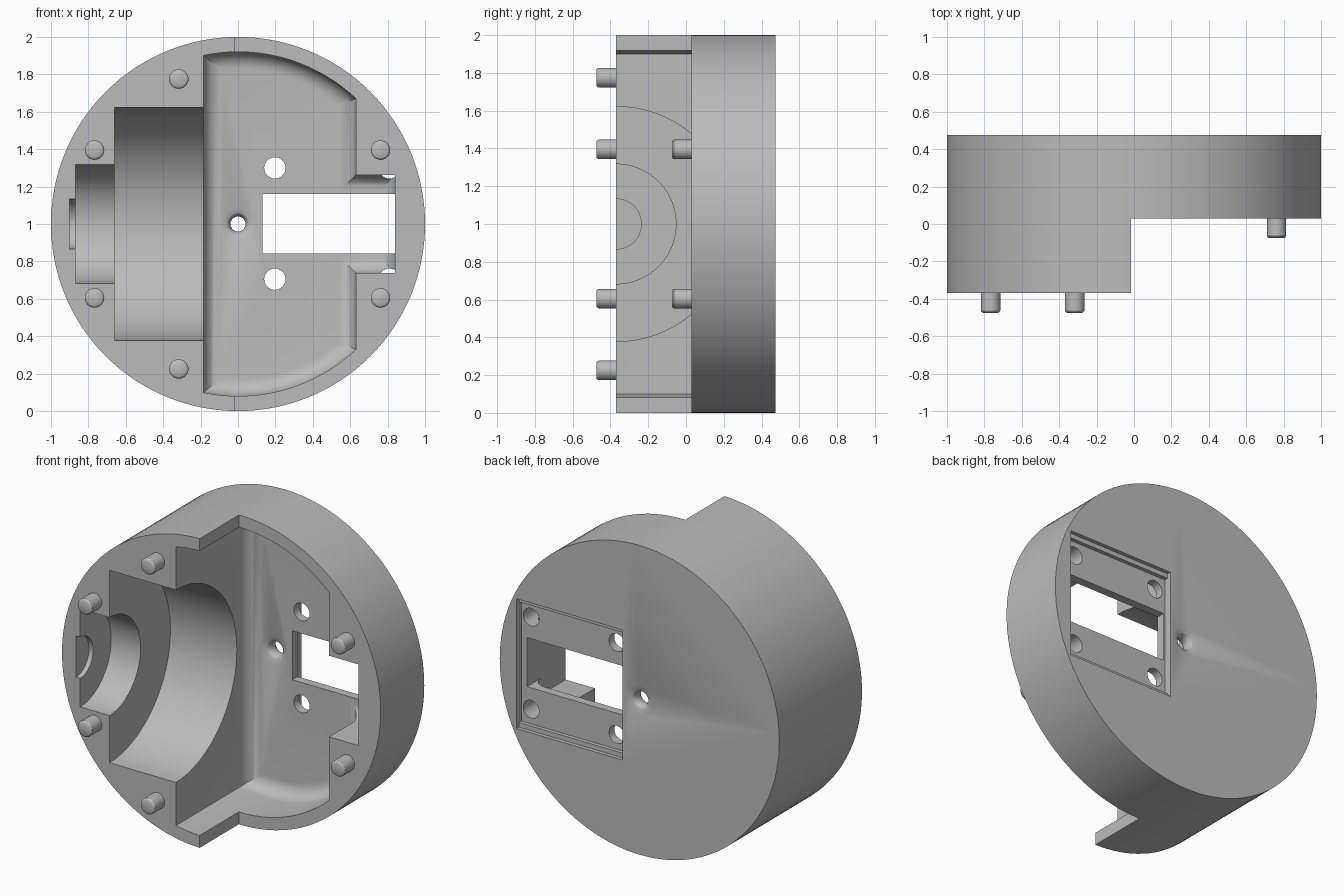
import bpy, bmesh
from math import sin, cos, pi, asin, acos, radians

cube = bpy.data.objects.get("Cube")
if cube:
    bpy.data.objects.remove(cube, do_unlink=True)

grey = bpy.data.materials.new("plain grey")
grey.use_nodes = True
GREY = (0.5, 0.5, 0.5, 1)
grey.diffuse_color = GREY
grey.node_tree.nodes["Principled BSDF"].inputs["Base Color"].default_value = GREY

SEG = 96
FRONT, STEP, FLOOR, BACK = -0.37, 0.03, 0.37, 0.475   # depths along y
FILLET = 0.09


def loft(name, loops):
    """Closed solid through loops that share one point count."""
    bm = bmesh.new()
    rings = [[bm.verts.new(p) for p in loop] for loop in loops]
    n = len(rings[0])
    for a, b in zip(rings, rings[1:]):
        for i in range(n):
            j = (i + 1) % n
            bm.faces.new((a[i], a[j], b[j], b[i]))
    bm.faces.new(rings[0])
    bm.faces.new(rings[-1])
    bmesh.ops.recalc_face_normals(bm, faces=bm.faces)
    mesh = bpy.data.meshes.new(name)
    bm.to_mesh(mesh)
    bm.free()
    mesh.materials.append(grey)
    obj = bpy.data.objects.new(name, mesh)
    bpy.context.collection.objects.link(obj)
    return obj


def lathe_y(name, x, z, profile, seg=SEG):
    """Round solid along y from (y, radius) pairs."""
    angles = [2 * pi * i / seg for i in range(seg)]
    return loft(name, [[(x + r * cos(a), y, z + r * sin(a)) for a in angles]
                       for y, r in profile])


def round_x(name, x0, x1, radius):
    """Cylinder along x, centred on the front face."""
    angles = [2 * pi * i / SEG for i in range(SEG)]
    return loft(name, [[(x, FRONT + radius * cos(a), 1 + radius * sin(a))
                        for a in angles] for x in (x0, x1)])


def box(name, x0, x1, y0, y1, z0, z1):
    return loft(name, [[(x0, y, z0), (x1, y, z0), (x1, y, z1), (x0, y, z1)]
                       for y in (y0, y1)])


def select(obj):
    bpy.ops.object.select_all(action='DESELECT')
    bpy.context.view_layer.objects.active = obj
    obj.select_set(True)


def cut(obj, cutter):
    select(obj)
    mod = obj.modifiers.new("cut", 'BOOLEAN')
    mod.operation, mod.solver, mod.object = 'DIFFERENCE', 'EXACT', cutter
    bpy.ops.object.modifier_apply(modifier=mod.name)
    bpy.data.objects.remove(cutter, do_unlink=True)


def cavity_outline(y, t):
    """Cavity outline inset by t: straight left wall, arcs, notch on the right."""
    left, right, notch = -0.185 + t, 0.63 - t, 0.84 - t
    radius, half = 0.92 - t, 0.2625 - t
    a0, a1 = acos(left / radius), acos(right / radius)
    upper = [(radius * cos(a), radius * sin(a))
             for a in (a0 + (a1 - a0) * i / 32 for i in range(33))]
    upper += [(right, half), (notch, half)]
    outline = upper + [(x, -z) for x, z in reversed(upper)]
    return [(x, y, 1 + z) for x, z in outline]


# Round housing with its right half stepped back
housing = lathe_y("housing", 0, 1, [(FRONT, 1), (BACK, 1)], 128)
cut(housing, box("step_cutter", -0.015, 1.2, -0.6, STEP, -0.2, 2.2))

# Main cavity with a filleted floor
loops = [cavity_outline(-0.6, 0)]
for i in range(9):
    a = pi / 2 * i / 8
    loops.append(cavity_outline(FLOOR - FILLET * (1 - sin(a)), FILLET * (1 - cos(a))))
cut(housing, loft("cavity_cutter", loops))

# Stepped half-round bearing seats
for x0, x1, r in ((-0.66, -0.11, 0.622), (-0.87, -0.6, 0.317), (-0.9, -0.8, 0.133)):
    cut(housing, round_x("seat_cutter", x0, x1, r))

# Stepped pocket in the back, and the slot through it
cut(housing, box("pocket_cutter", 0.12, 0.88, BACK - 0.025, 0.6, 0.58, 1.42))
cut(housing, box("pocket_floor_cutter", 0.12, 0.88, BACK - 0.05, 0.6, 0.61, 1.39))
cut(housing, box("slot_cutter", 0.13, 0.84, 0.2, 0.6, 0.843, 1.16))

# Screw holes: inner pair goes through, outer pair is blind
for z in (0.705, 1.3):
    for x, depth in ((0.197, 0.3), (0.81, 0.2)):
        cut(housing, lathe_y("screw_cutter", x, z, [(depth, 0.057), (0.6, 0.057)], 32))

# Centre hole flared on both sides
flare = [(0.05 * sin(pi / 2 * i / 6), 0.09 - 0.05 * sin(acos(1 - sin(pi / 2 * i / 6))))
         for i in range(7)]
profile = [(0.3, 0.09)] + [(FLOOR + d, r) for d, r in flare]
profile += [(BACK - d, r) for d, r in reversed(flare)] + [(0.6, 0.09)]
cut(housing, lathe_y("centre_cutter", 0, 1, profile, 48))

# Locating pins with rounded tips
pins = [(-0.767, 0.395, FRONT), (-0.317, 0.775, FRONT), (0.762, 0.395, STEP)]
parts = [housing]
for x, dz, base in pins:
    for side, sign in (("upper", 1), ("lower", -1)):
        tip = base - 0.105
        parts.append(lathe_y(side + "_pin", x, 1 + sign * dz,
                             [(tip, 0.04), (tip + 0.004, 0.047), (tip + 0.012, 0.052),
                              (base + 0.01, 0.052)], 32))

for part in parts:
    select(part)
    bpy.ops.object.shade_smooth_by_angle(angle=radians(30))
